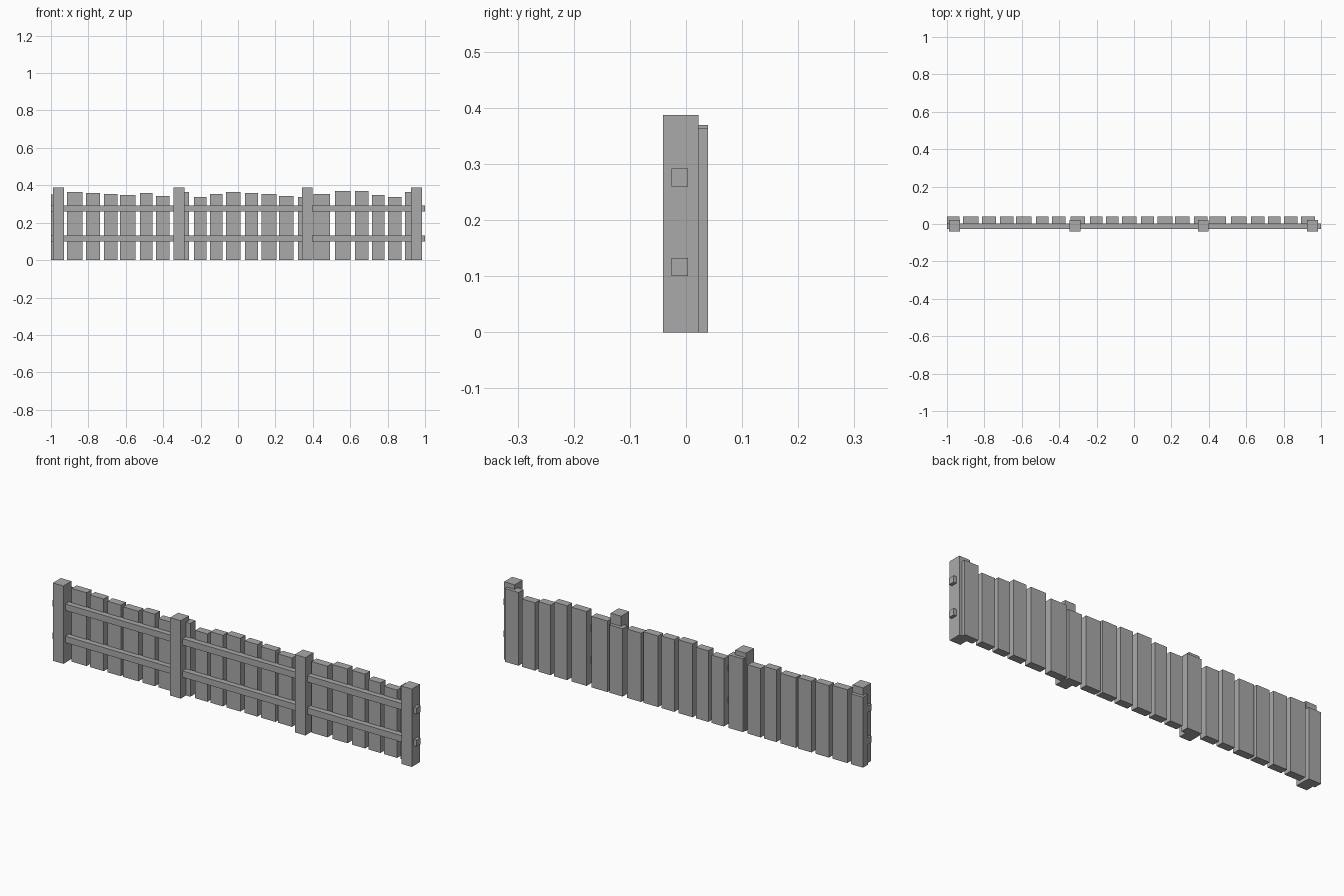
import bpy
import bmesh
from mathutils import Vector

default_cube = bpy.data.objects.get("Cube")
if default_cube:
    bpy.data.objects.remove(default_cube, do_unlink=True)


def make_material(name, grey):
    colour = (grey, grey, grey, 1.0)
    material = bpy.data.materials.new(name)
    material.use_nodes = True
    material.diffuse_color = colour
    shader = next(node for node in material.node_tree.nodes
                  if node.type == "BSDF_PRINCIPLED")
    shader.inputs["Base Color"].default_value = colour
    return material


def make_box(name, low, high, material):
    """Add a flat-faced box spanning two opposite corners."""
    low, high = Vector(low), Vector(high)
    centre = (low + high) / 2
    size = high - low
    mesh = bpy.data.meshes.new(name)
    shape = bmesh.new()
    bmesh.ops.create_cube(shape, size=1.0)
    bmesh.ops.scale(shape, vec=size, verts=shape.verts)
    shape.to_mesh(mesh)
    shape.free()
    mesh.materials.append(material)
    box = bpy.data.objects.new(name, mesh)
    box.location = centre
    bpy.context.collection.objects.link(box)
    return box


wood = make_material("plain grey wood", 0.4)

# Square posts, taller than the planks
post_half_width = 0.029
for number, x in enumerate((-0.96, -0.315, 0.37, 0.955), start=1):
    make_box(f"post_{number}",
             (x - post_half_width, -0.041, 0),
             (x + post_half_width, 0.022, 0.387), wood)

# Two rails running the whole length through the posts
for name, bottom in (("lower_rail", 0.1), ("upper_rail", 0.26)):
    make_box(name, (-1, -0.026, bottom), (1, 0.004, bottom + 0.032), wood)

# Uneven planks: left edge, right edge and height
planks = (
    (-1, -.933, .35), (-.914, -.832, .364), (-.813, -.738, .358),
    (-.717, -.644, .353), (-.631, -.548, .348), (-.524, -.457, .358),
    (-.438, -.366, .342), (-.34, -.262, .364), (-.235, -.168, .337),
    (-.15, -.083, .353), (-.064, .013, .364), (.037, .107, .358),
    (.126, .206, .353), (.219, .297, .342), (.321, .393, .337),
    (.404, .492, .353), (.519, .602, .369), (.626, .698, .369),
    (.717, .783, .348), (.802, .874, .337), (.893, .968, .364),
)
for number, (left, right, height) in enumerate(planks, start=1):
    make_box(f"plank_{number}", (left, 0, 0), (right, 0.039, height), wood)
